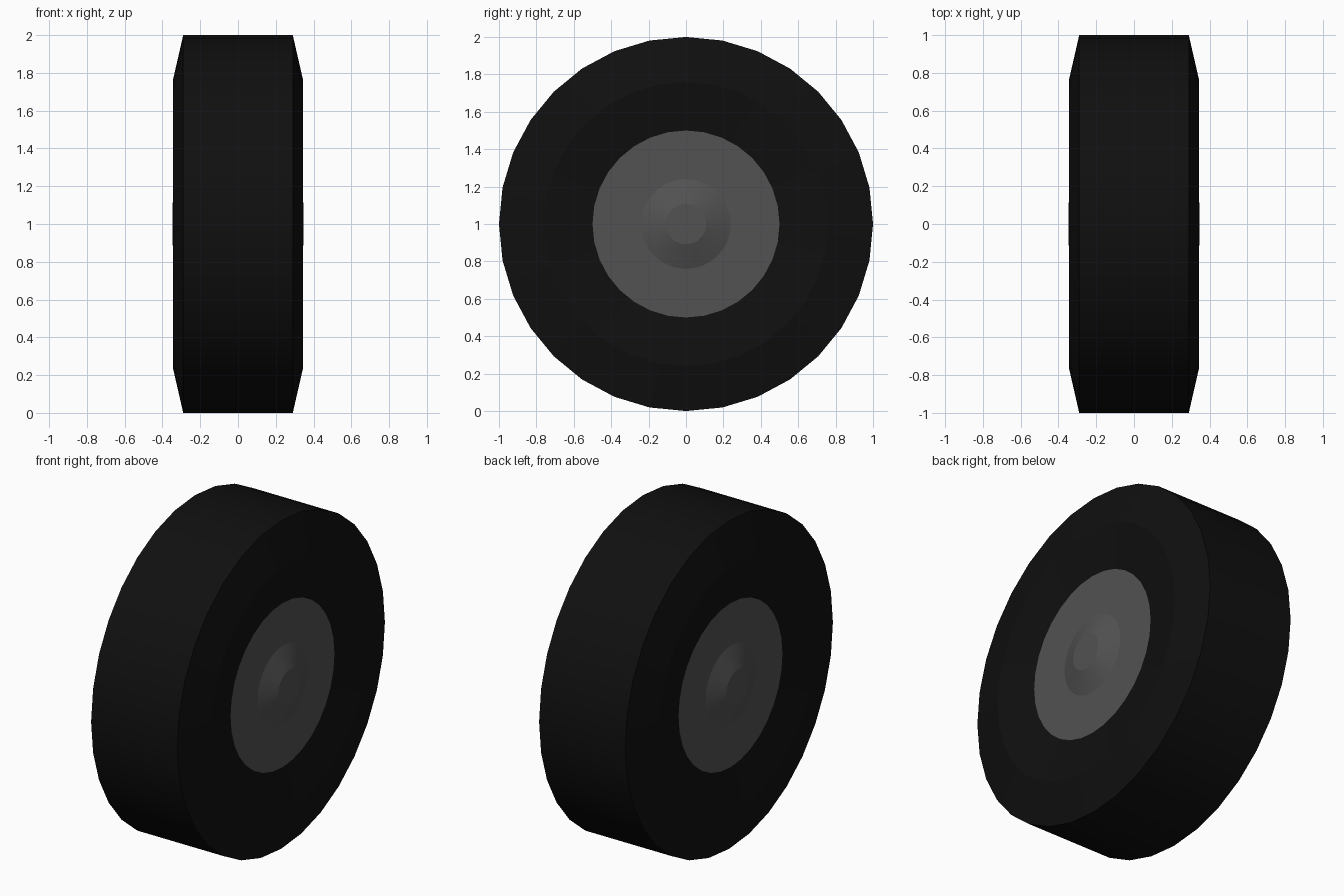
import bpy
import math
from mathutils import Matrix

cube = bpy.data.objects.get("Cube")
if cube:
    bpy.data.objects.remove(cube, do_unlink=True)

SIDES = 32
AXLE_HEIGHT = 1.0


def make_material(name, colour):
    mat = bpy.data.materials.new(name)
    mat.use_nodes = True
    mat.diffuse_color = colour
    bsdf = next(n for n in mat.node_tree.nodes if n.type == 'BSDF_PRINCIPLED')
    bsdf.inputs["Base Color"].default_value = colour
    bsdf.inputs["Roughness"].default_value = 0.8
    return mat


def lathe(name, profile, mat, capped=False):
    """Spin (x, radius) points around the x axle; optionally cap the last ring."""
    verts, faces = [], []
    for x, r in profile:
        for i in range(SIDES):
            a = math.tau * i / SIDES
            verts.append((x, r * math.sin(a), r * math.cos(a)))
    for ring in range(len(profile) - 1):
        for i in range(SIDES):
            a, b = ring * SIDES + i, ring * SIDES + (i + 1) % SIDES
            faces.append((a, a + SIDES, b + SIDES, b))
    if capped:
        start = (len(profile) - 1) * SIDES
        faces.append(tuple(reversed(range(start, start + SIDES))))
    mesh = bpy.data.meshes.new(name)
    mesh.from_pydata(verts, [], faces)
    mesh.materials.append(mat)
    obj = bpy.data.objects.new(name, mesh)
    bpy.context.collection.objects.link(obj)
    obj.location.z = AXLE_HEIGHT
    bpy.ops.object.select_all(action='DESELECT')
    obj.select_set(True)
    bpy.context.view_layer.objects.active = obj
    bpy.ops.object.mode_set(mode='EDIT')
    bpy.ops.mesh.select_all(action='SELECT')
    bpy.ops.mesh.normals_make_consistent(inside=False)
    bpy.ops.object.mode_set(mode='OBJECT')
    bpy.ops.object.shade_smooth_by_angle(angle=math.radians(15))
    return obj


rubber = make_material("black rubber", (0.005, 0.005, 0.005, 1))
metal = make_material("grey metal", (0.085, 0.085, 0.085, 1))

# Tyre: dished side walls, chamfered shoulders and a flat tread
half = [(0.30, 0.50), (0.345, 0.76), (0.29, 1.0)]
lathe("tyre", [(-x, r) for x, r in half] + half[::-1], rubber)

# Hub on each side: flat disc rising to a raised centre cap
hub = [(0.30, 0.50), (0.30, 0.24), (0.348, 0.108)]
left_hub = lathe("left_hub", hub, metal, capped=True)
right_hub = left_hub.copy()
right_hub.name = "right_hub"
right_hub.data = left_hub.data.copy()
right_hub.data.transform(Matrix.Rotation(math.pi, 4, 'Z'))
bpy.context.collection.objects.link(right_hub)
